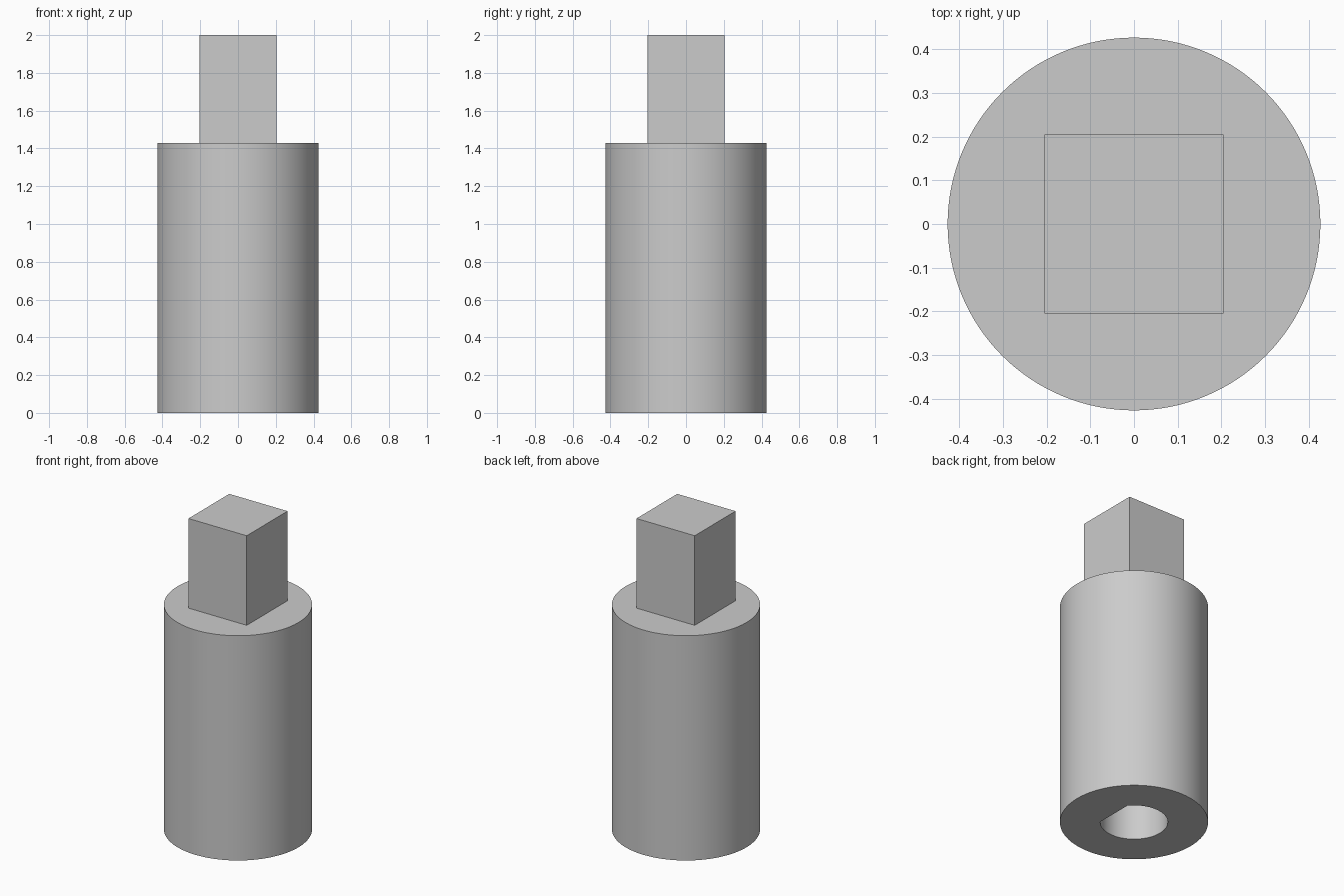
import bpy
import bmesh
from math import cos, sin, acos, pi, radians

cube = bpy.data.objects.get("Cube")
if cube:
    bpy.data.objects.remove(cube, do_unlink=True)

BODY_RADIUS, BODY_TOP = 0.427, 1.43
POST_HALF, POST_TOP = 0.205, 2.0
BORE_RADIUS, BORE_FLAT, BORE_DEPTH = 0.195, 0.152, 0.86

grey = bpy.data.materials.new("plain grey")
grey.use_nodes = True
colour = (0.6, 0.6, 0.6, 1)
grey.diffuse_color = colour
grey.node_tree.nodes["Principled BSDF"].inputs["Base Color"].default_value = colour


def arc(radius, start, end, steps):
    """Points along an arc, both ends included."""
    angles = [start + (end - start) * i / steps for i in range(steps + 1)]
    return [(radius * cos(a), radius * sin(a)) for a in angles]


def prism(name, outline, bottom, top):
    """Extrude a closed outline upward into a solid."""
    bm = bmesh.new()
    base = bm.faces.new([bm.verts.new((x, y, bottom)) for x, y in outline])
    out = bmesh.ops.extrude_face_region(bm, geom=[base], use_keep_orig=True)
    moved = [v for v in out["geom"] if isinstance(v, bmesh.types.BMVert)]
    bmesh.ops.translate(bm, verts=moved, vec=(0, 0, top - bottom))
    bmesh.ops.recalc_face_normals(bm, faces=bm.faces)
    mesh = bpy.data.meshes.new(name)
    bm.to_mesh(mesh)
    bm.free()
    mesh.materials.append(grey)
    obj = bpy.data.objects.new(name, mesh)
    bpy.context.collection.objects.link(obj)
    return obj


def combine(target, tool, operation):
    """Apply a boolean and discard the tool object."""
    mod = target.modifiers.new(operation.lower(), "BOOLEAN")
    mod.operation, mod.object, mod.solver = operation, tool, "EXACT"
    bpy.ops.object.modifier_apply(modifier=mod.name)
    bpy.data.objects.remove(tool, do_unlink=True)


# Round body
body = prism("shaft_adapter", arc(BODY_RADIUS, 0, 2 * pi, 128)[:-1], 0, BODY_TOP)
bpy.ops.object.select_all(action="DESELECT")
bpy.context.view_layer.objects.active = body
body.select_set(True)

# Square drive post, sunk into the body and joined
h = POST_HALF
post = prism("square_post", [(-h, -h), (h, -h), (h, h), (-h, h)], BODY_TOP - 0.1, POST_TOP)
combine(body, post, "UNION")

# Blind bore from below with a flat on the left side
half_flat = acos(BORE_FLAT / BORE_RADIUS)
bore = prism("bore_cutter", arc(BORE_RADIUS, half_flat, 2 * pi - half_flat, 80), -0.1, BORE_DEPTH)
bore.hide_render = True
combine(body, bore, "DIFFERENCE")

bpy.ops.object.shade_smooth_by_angle(angle=radians(30))
